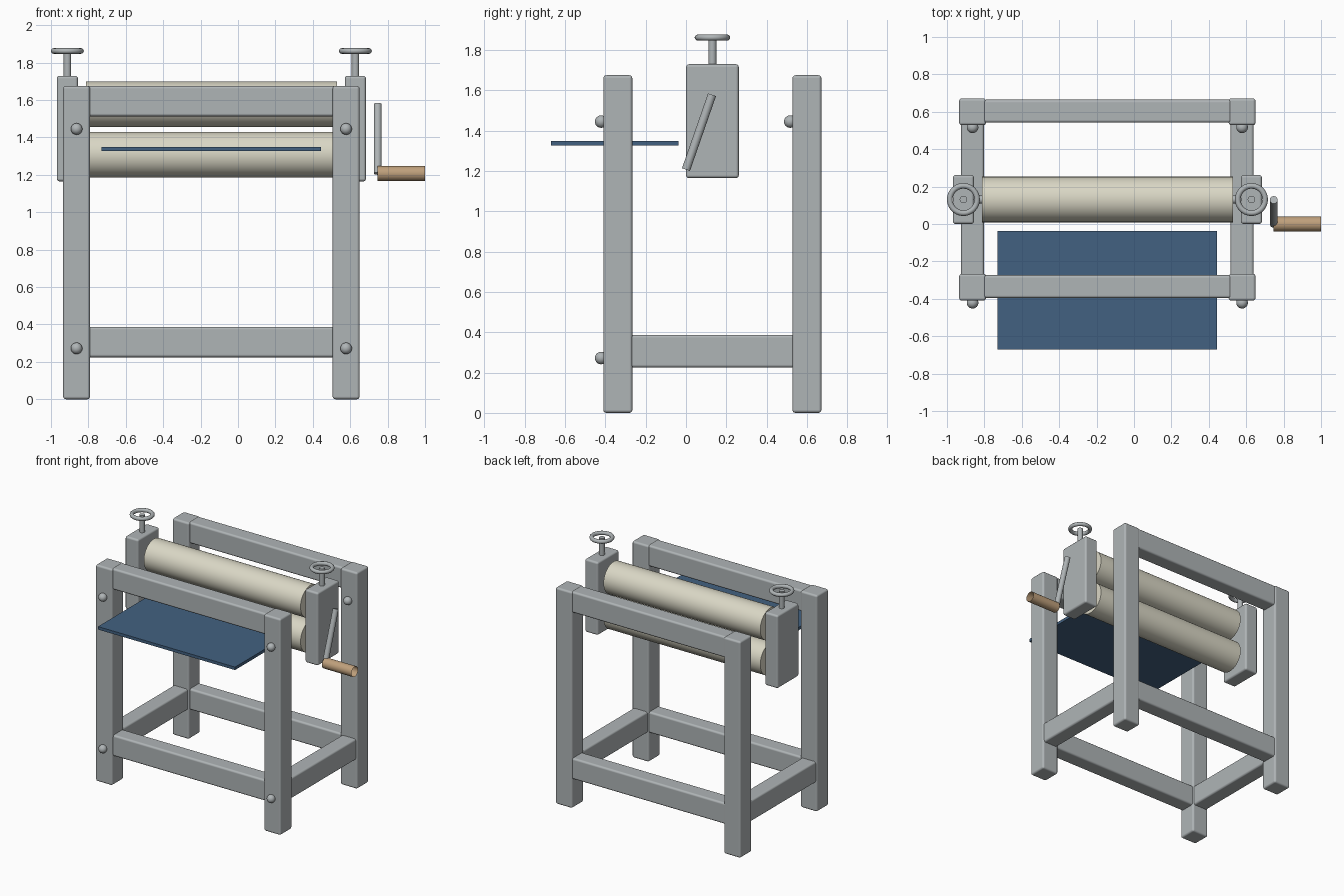
import bpy
import math
from mathutils import Vector

cube = bpy.data.objects.get("Cube")
if cube:
    bpy.data.objects.remove(cube, do_unlink=True)


def make_material(name, rgb):
    mat = bpy.data.materials.new(name)
    mat.use_nodes = True
    colour = (*rgb, 1.0)
    mat.diffuse_color = colour
    mat.node_tree.nodes["Principled BSDF"].inputs["Base Color"].default_value = colour
    return mat


GREY = make_material("grey steel", (0.43, 0.46, 0.47))
CREAM = make_material("cream roller", (0.70, 0.68, 0.56))
BLUE = make_material("blue sheet", (0.055, 0.12, 0.22))
TAN = make_material("tan wood", (0.52, 0.35, 0.20))


def finish(name, mat):
    obj = bpy.context.object
    obj.name = obj.data.name = name
    obj.data.materials.append(mat)
    return obj


def box(name, mat, centre, size, bevel=0.015):
    bpy.ops.mesh.primitive_cube_add(size=1, location=centre)
    obj = finish(name, mat)
    for v in obj.data.vertices:
        v.co = [c * s for c, s in zip(v.co, size)]
    if bevel:
        for p in obj.data.polygons:
            p.use_smooth = True
        mod = obj.modifiers.new("Rounded edges", "BEVEL")
        mod.width = bevel
        mod.segments = 3
        mod.harden_normals = True
    return obj


def rod(name, mat, start, end, radius, sides=32, caps="NGON"):
    start, end = Vector(start), Vector(end)
    axis = end - start
    bpy.ops.mesh.primitive_cylinder_add(
        vertices=sides, radius=radius, depth=axis.length, end_fill_type=caps,
        location=(start + end) / 2,
        rotation=axis.to_track_quat("Z", "Y").to_euler())
    obj = finish(name, mat)
    bpy.ops.object.shade_smooth_by_angle(angle=math.radians(35))
    return obj


LEG_X = {"right": -0.863, "left": 0.578}
LEG_Y = {"front": -0.338, "back": 0.600}
LEG, HEIGHT = 0.144, 1.675
RAIL_W, RAIL_H = 0.123, 0.163
LOW_Z, TOP_Z = 0.306, 1.594
mid_x = sum(LEG_X.values()) / 2
mid_y = sum(LEG_Y.values()) / 2
span_x = LEG_X["left"] - LEG_X["right"]
span_y = LEG_Y["back"] - LEG_Y["front"]

# Legs and bolt heads
for end, y in LEG_Y.items():
    for side, x in LEG_X.items():
        box(f"{end}_{side}_leg", GREY, (x, y, HEIGHT / 2), (LEG, LEG, HEIGHT))
        for level, z in (("lower", 0.272), ("upper", 1.445)):
            bpy.ops.mesh.primitive_uv_sphere_add(
                segments=24, ring_count=12, radius=0.031,
                location=(x, y - 0.083, z))
            finish(f"{end}_{side}_{level}_bolt", GREY)
            bpy.ops.object.shade_smooth()

# Cross rails at the front and back, then the low side rails
for end, y in LEG_Y.items():
    for level, z in (("lower", LOW_Z), ("upper", TOP_Z)):
        box(f"{end}_{level}_rail", GREY, (mid_x, y + 0.003, z),
            (span_x - LEG + 0.03, RAIL_W, RAIL_H))
for side, x in LEG_X.items():
    box(f"{side}_side_rail", GREY, (x, mid_y, LOW_Z),
        (RAIL_W, span_y - LEG + 0.03, RAIL_H))

# Bearing blocks with adjusting screws and ring handwheels
ROLL_Y = 0.131
BLOCK_X = {"right": -0.912, "left": 0.628}
for side, x in BLOCK_X.items():
    box(f"{side}_bearing_block", GREY, (x, ROLL_Y, 1.447), (0.113, 0.262, 0.565))
    rod(f"{side}_adjusting_screw", GREY, (x, ROLL_Y, 1.70), (x, ROLL_Y, 1.862), 0.02)
    bpy.ops.mesh.primitive_torus_add(
        major_radius=0.073, minor_radius=0.015, major_segments=40,
        minor_segments=12, location=(x, ROLL_Y, 1.862))
    finish(f"{side}_handwheel", GREY)
    bpy.ops.object.shade_smooth()

# Pair of rollers on thin axles
for level, z in (("lower", 1.308), ("upper", 1.578)):
    rod(f"{level}_roller", CREAM, (-0.813, ROLL_Y, z), (0.529, ROLL_Y, z), 0.122, 64)
    rod(f"{level}_axle", GREY, (BLOCK_X["right"], ROLL_Y, z),
        (BLOCK_X["left"], ROLL_Y, z), 0.022)

# Feed sheet
box("feed_sheet", BLUE, (-0.143, -0.354, 1.338), (1.173, 0.632, 0.023), 0)

# Crank arm and open-ended grip
rod("crank_arm", GREY, (0.747, 0.0, 1.207), (0.747, 0.129, 1.578), 0.021)
rod("crank_grip", TAN, (0.747, 0.0, 1.207), (1.0, 0.0, 1.207), 0.04, caps="NOTHING")
